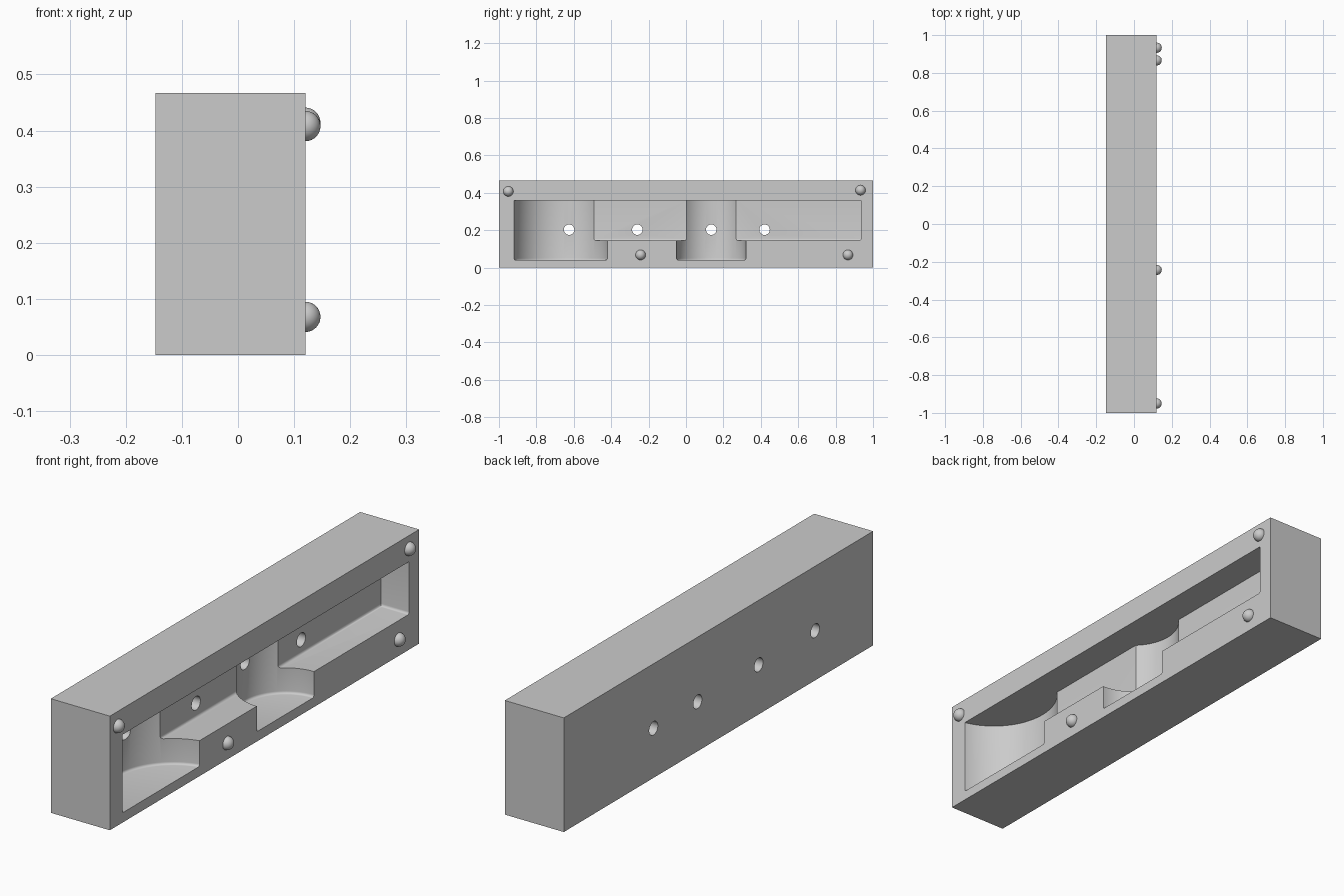
import bpy, bmesh, math
from mathutils import Matrix, Vector

if "Cube" in bpy.data.objects:
    bpy.data.objects.remove(bpy.data.objects["Cube"], do_unlink=True)

grey = bpy.data.materials.new("light grey")
grey.use_nodes = True
color = (0.6, 0.6, 0.6, 1)
grey.diffuse_color = color
grey.node_tree.nodes["Principled BSDF"].inputs["Base Color"].default_value = color

FACE_X, BACK_X = 0.12, -0.147    # open face and rear face
CEILING = 0.36                   # shared top of all pockets


def make_object(name, bm):
    mesh = bpy.data.meshes.new(name)
    bmesh.ops.recalc_face_normals(bm, faces=bm.faces)
    bm.to_mesh(mesh)
    bm.free()
    obj = bpy.data.objects.new(name, mesh)
    bpy.context.collection.objects.link(obj)
    return obj


def box(bm, low, high):
    low, high = Vector(low), Vector(high)
    matrix = Matrix.Translation((low + high) / 2) @ Matrix.Diagonal((*(high - low), 1))
    bmesh.ops.create_cube(bm, size=1, matrix=matrix)


def cylinder(bm, radius, depth, matrix, sides):
    bmesh.ops.create_cone(bm, cap_ends=True, segments=sides, radius1=radius,
                          radius2=radius, depth=depth, matrix=matrix)


def fillet_floor(bm):
    low = min(v.co.z for v in bm.verts)
    edges = [e for e in bm.edges if all(v.co.z < low + 1e-4 for v in e.verts)]
    bmesh.ops.bevel(bm, geom=edges, offset=0.01, segments=4, profile=0.5, affect='EDGES')


# Solid block
bm = bmesh.new()
box(bm, (BACK_X, -1, 0), (FACE_X, 1, 0.467))
block = make_object("block", bm)
cutters = []

# Round pockets: centre x, centre y, radius
for x, y, radius in ((0.176, -0.67, 0.256), (FACE_X, 0.135, 0.185)):
    bm = bmesh.new()
    floor = 0.04
    cylinder(bm, radius, CEILING - floor,
             Matrix.Translation((x, y, (CEILING + floor) / 2)), 96)
    fillet_floor(bm)
    cutters.append(make_object("round_pocket_cutter", bm))

# Long shallow slot joining the pockets
bm = bmesh.new()
box(bm, (-0.008, -0.67, 0.145), (0.3, 0.935, CEILING))
fillet_floor(bm)
cutters.append(make_object("slot_cutter", bm))

# Screw holes through the rear wall
bm = bmesh.new()
for y in (-0.625, -0.26, 0.135, 0.42):
    cylinder(bm, 0.028, 0.3,
             Matrix.Translation((-0.1, y, 0.203)) @ Matrix.Rotation(math.pi / 2, 4, 'Y'), 32)
cutters.append(make_object("screw_hole_cutter", bm))

# Cut the block and drop the cutters
for cutter in cutters:
    cutter.hide_render = True
    mod = block.modifiers.new("cut", 'BOOLEAN')
    mod.operation, mod.solver, mod.object = 'DIFFERENCE', 'EXACT', cutter
bpy.context.view_layer.update()
result = bpy.data.meshes.new_from_object(
    block.evaluated_get(bpy.context.evaluated_depsgraph_get()))
block.modifiers.clear()
block.data = result
for cutter in cutters:
    bpy.data.objects.remove(cutter, do_unlink=True)

# Locating pegs: half balls on the open face
parts = [block]
for name, y, z in (("upper_front_peg", -0.95, 0.408), ("upper_back_peg", 0.933, 0.414),
                   ("lower_middle_peg", -0.243, 0.068), ("lower_back_peg", 0.866, 0.068)):
    bm = bmesh.new()
    bmesh.ops.create_uvsphere(bm, u_segments=32, v_segments=16, radius=0.027)
    bmesh.ops.bisect_plane(bm, geom=bm.verts[:] + bm.edges[:] + bm.faces[:],
                           plane_co=(-0.002, 0, 0), plane_no=(-1, 0, 0), clear_outer=True)
    peg = make_object(name, bm)
    peg.location = (FACE_X, y, z)
    parts.append(peg)

# Colour and shading
for obj in parts:
    obj.data.materials.clear()
    obj.data.materials.append(grey)
    bpy.ops.object.select_all(action='DESELECT')
    obj.select_set(True)
    bpy.context.view_layer.objects.active = obj
    bpy.ops.object.shade_smooth_by_angle(angle=math.radians(30))
